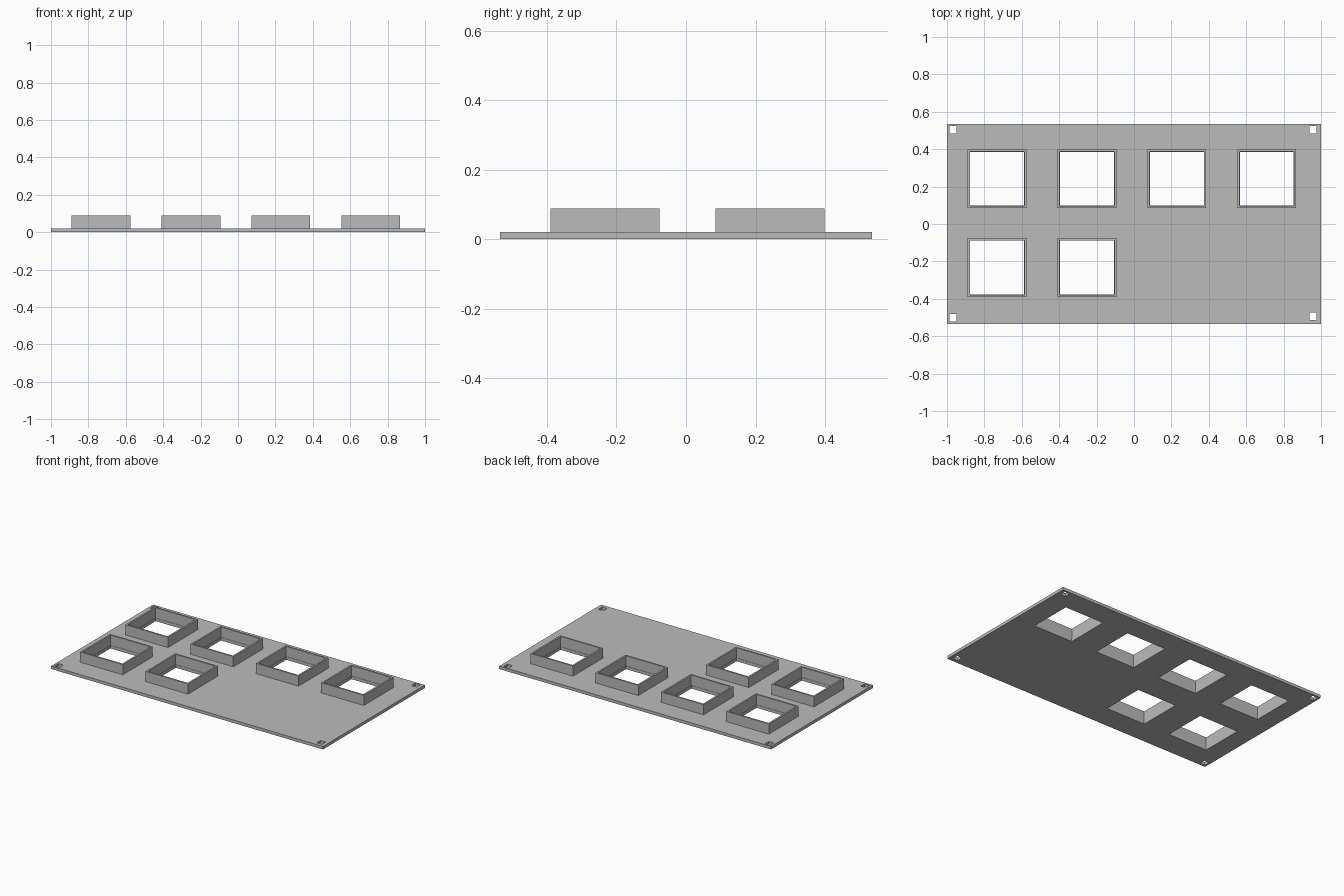
import bpy
import bmesh
from mathutils import Matrix, Vector

cube = bpy.data.objects.get("Cube")
if cube:
    bpy.data.objects.remove(cube, do_unlink=True)

PLATE_TOP, FRAME_TOP = 0.02, 0.088
FRAME_HALF, INNER_HALF, HOLE_HALF = 0.157, 0.146, 0.144

grey = bpy.data.materials.new("plain grey")
grey.use_nodes = True
colour = (0.5, 0.5, 0.5, 1)
grey.diffuse_color = colour
grey.node_tree.nodes["Principled BSDF"].inputs["Base Color"].default_value = colour


def boxes(name, items):
    """One object made of separate boxes, each given as (centre, size)."""
    bm = bmesh.new()
    for centre, size in items:
        place = Matrix.Translation(centre) @ Matrix.Diagonal((*size, 1))
        bmesh.ops.create_cube(bm, size=1, matrix=place)
    mesh = bpy.data.meshes.new(name)
    bm.to_mesh(mesh)
    bm.free()
    mesh.materials.append(grey)
    obj = bpy.data.objects.new(name, mesh)
    bpy.context.collection.objects.link(obj)
    return obj


def cut(obj, items):
    """Cut boxes out of an object."""
    cutter = boxes("cutter", items)
    cutter.hide_render = True
    mod = obj.modifiers.new("openings", 'BOOLEAN')
    mod.operation, mod.solver, mod.object = 'DIFFERENCE', 'EXACT', cutter
    bpy.context.view_layer.objects.active = obj
    bpy.ops.object.modifier_apply(modifier=mod.name)
    bpy.data.objects.remove(cutter, do_unlink=True)


# Window positions: four along the back row, two along the front row
columns = [-0.732 + 0.4805 * i for i in range(4)]
centres = [(x, 0.242) for x in columns] + [(x, -0.233) for x in columns[:2]]

# Base plate with square windows and small corner mounting holes
plate = boxes("base_plate", [((0, 0, PLATE_TOP / 2), (2, 1.07, PLATE_TOP))])
corners = [(-0.967, 0.504), (0.957, 0.504), (-0.967, -0.501), (0.957, -0.492)]
side = 2 * HOLE_HALF
openings = [((x, y, 0), (side, side, 1)) for x, y in centres]
openings += [((x, y, 0), (0.037, 0.04, 1)) for x, y in corners]
cut(plate, openings)

# Raised square collar around each window
height = FRAME_TOP - PLATE_TOP
for i, (x, y) in enumerate(centres):
    middle = Vector((x, y, PLATE_TOP + height / 2))
    collar = boxes(f"window_collar_{i + 1}",
                   [(middle, (2 * FRAME_HALF, 2 * FRAME_HALF, height))])
    cut(collar, [(middle, (2 * INNER_HALF, 2 * INNER_HALF, 1))])
